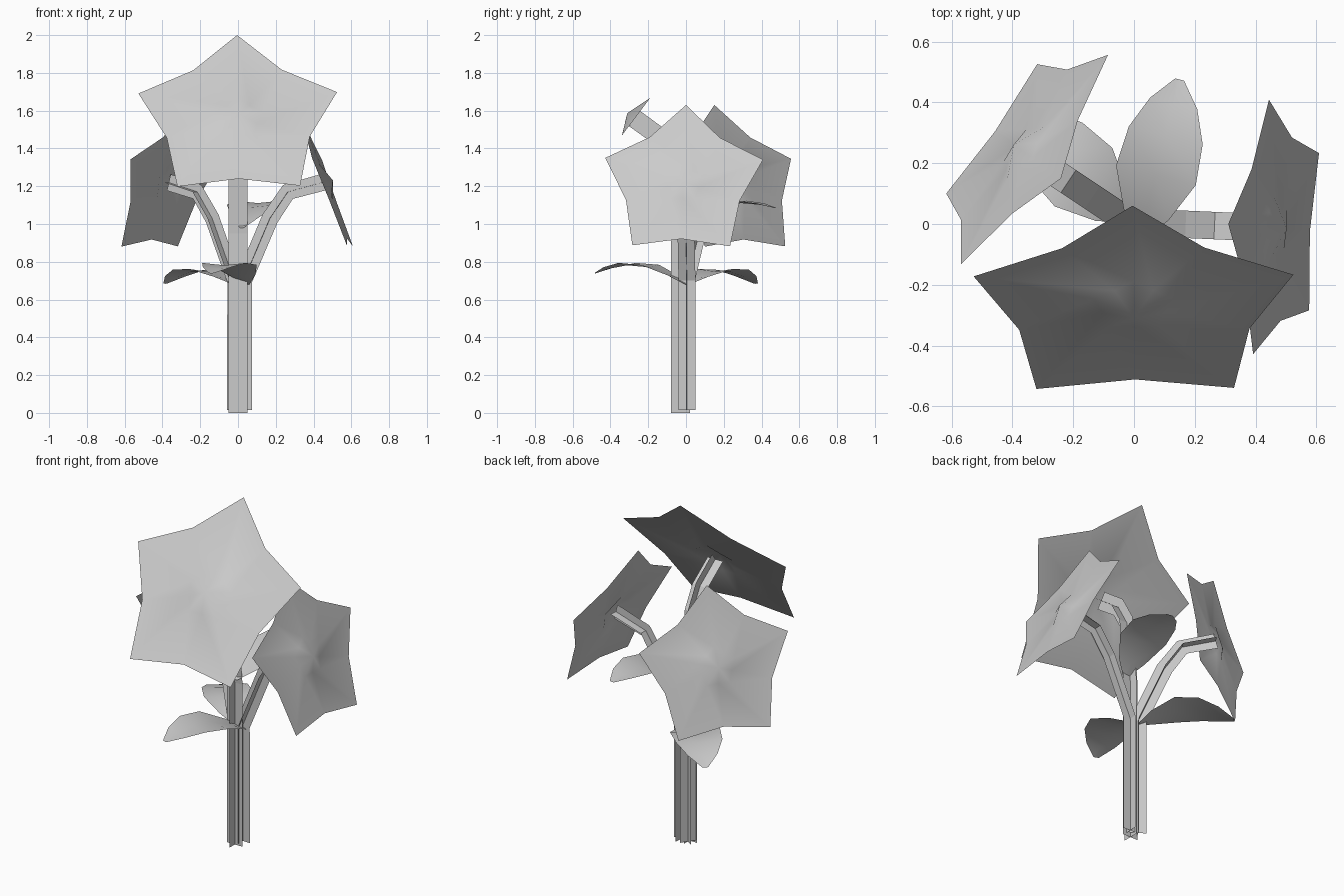
import bpy, math
from mathutils import Vector as V

if "Cube" in bpy.data.objects:
    bpy.data.objects.remove(bpy.data.objects["Cube"])


def make(name, verts, faces, smooth=False):
    me = bpy.data.meshes.new(name)
    me.from_pydata([tuple(v) for v in verts], [], faces)
    me.update()
    for p in me.polygons:
        p.use_smooth = smooth
    ob = bpy.data.objects.new(name, me)
    bpy.context.collection.objects.link(ob)
    return ob


def flower(name, center, tip, side):
    """Flat five-pointed head with a small raised middle.
    side = direction of the head's right, seen from its face."""
    c = V(center)
    u = V(tip) - c
    r = u.length
    u.normalize()
    v = V(side)
    v = (v - u * v.dot(u)).normalized()
    n = v.cross(u)
    verts = [c + n * 0.087 * r]
    for inner in (True, False):
        for i in range(10):
            a = math.radians(36 * i)
            if inner:
                d = 0.25 if i % 2 == 0 else 0.195
            else:
                d = 1.0 if i % 2 == 0 else 0.72
            verts.append(c + (u * math.cos(a) - v * math.sin(a)) * d * r)
    faces = []
    for i in range(10):
        j = (i + 1) % 10
        faces.append((0, 1 + i, 1 + j))
        faces.append((1 + i, 11 + i, 11 + j, 1 + j))
    return make(name, verts, faces, True)


def stem(name, base, end, profile, w):
    """Two crossed strips following a bent path; profile = (outward, z)."""
    b = V((base[0], base[1], 0))
    out = V((end[0] - base[0], end[1] - base[1], 0)).normalized()
    side = V((-out.y, out.x, 0))
    pts = [b + out * d + V((0, 0, z)) for d, z in profile]
    verts, faces = [], []
    for i, p in enumerate(pts):
        t = V((0, 0, 0))
        if i > 0:
            t += (p - pts[i - 1]).normalized()
        if i < len(pts) - 1:
            t += (pts[i + 1] - p).normalized()
        m = side.cross(t.normalized()).normalized()
        verts += [p - side * w, p + side * w, p - m * w, p + m * w]
    for i in range(len(pts) - 1):
        k = 4 * i
        faces += [(k, k + 1, k + 5, k + 4), (k + 2, k + 3, k + 7, k + 6)]
    return make(name, verts, faces)


# leaf rows: position along length, half width, arch height
LEAF = [(0, .01, 0), (.15, .075, .04), (.4, .135, .08),
        (.65, .125, .075), (.85, .08, .04), (1, .015, 0)]


def leaf(name, base, tip):
    b, t = V(base), V(tip)
    d = t - b
    s = V((-d.y, d.x, 0)).normalized()
    verts, faces = [], []
    for f, w, h in LEAF:
        p = b + d * f + V((0, 0, h))
        verts += [p + s * w, p - V((0, 0, w * 0.1)), p - s * w]
    for i in range(len(LEAF) - 1):
        for k in (3 * i, 3 * i + 1):
            faces.append((k, k + 3, k + 4, k + 1)[::-1])
    return make(name, verts, faces, True)


# flower heads
c1, c2, c3 = (0, -.272, 1.558), (.466, -.014, 1.218), (-.366, .24, 1.216)
flower("front_flower", c1, (-.005, .06, 2.0), (1, 0, 0))
flower("right_flower", c2, (.31, 0, 1.63), (.06, .83, -.03))
flower("left_flower", c3, (-.24, .15, 1.63), (-.495, -.68, -.04))

# stems, bending outward to the middle of each head
stem("front_stem", (0, -.03), c1,
     [(0, 0), (0, .95), (.03, 1.33), (.10, 1.455), (.242, 1.558)], .05)
low = [(0, .015), (0, .7), (.14, 1.03), (.235, 1.17)]
stem("right_stem", (.03, .005), c2, low + [(.436, 1.225)], .045)
stem("left_stem", (-.02, .01), c3, low + [(.416, 1.22)], .045)

# leaves
leaf("front_leaf", (.05, 0, .68), (-.14, -.48, .74))
leaf("left_leaf", (-.02, .01, .68), (-.385, .37, .685))
leaf("back_leaf", (.02, -.05, .98), (.15, .475, 1.085))
